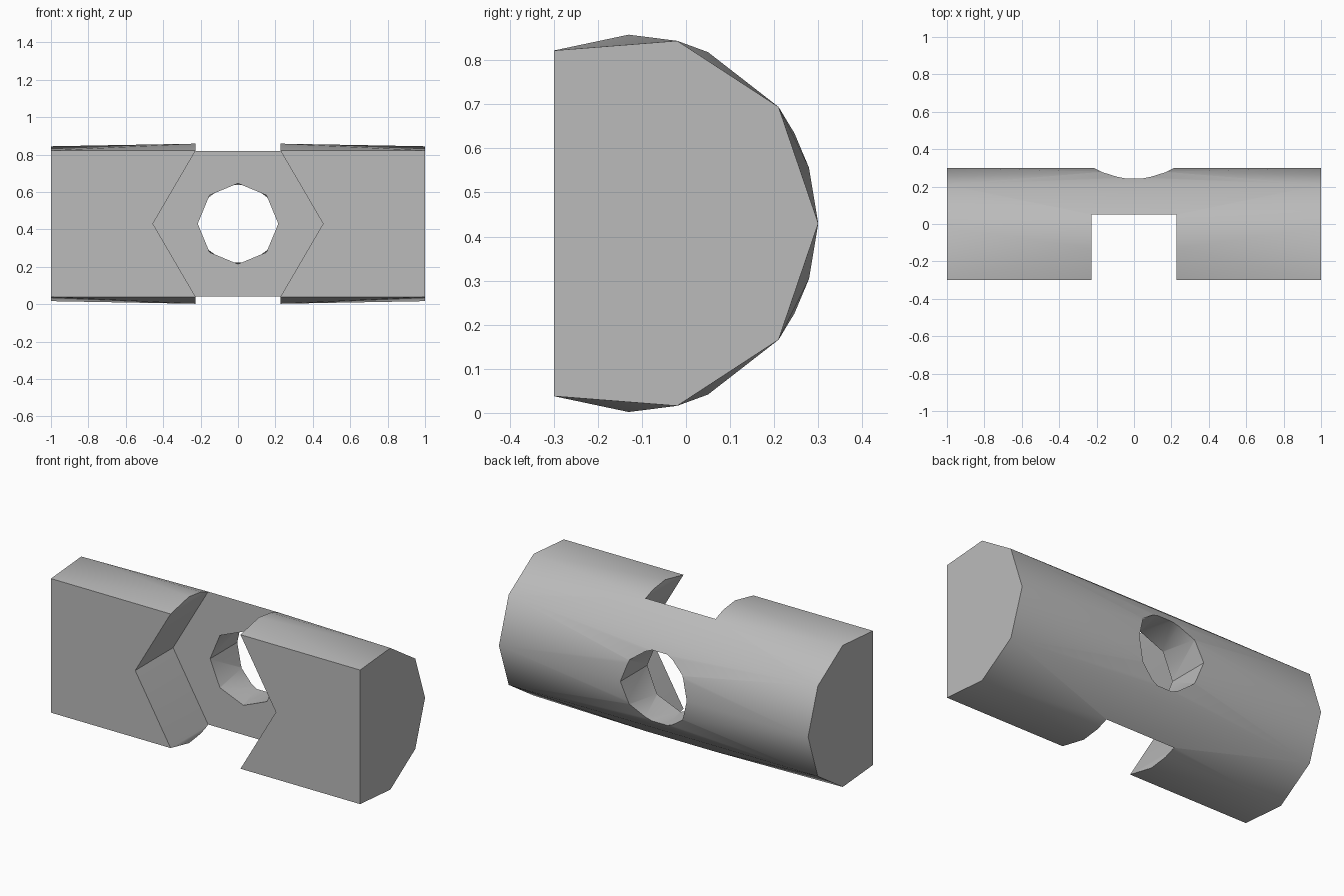
import bpy, bmesh
from math import cos, sin, tau, sqrt, radians

if "Cube" in bpy.data.objects:
    bpy.data.objects.remove(bpy.data.objects["Cube"])

MID_Z, AXIS_Y, RADIUS, HOLE_R = 0.43, -0.13, 0.428, 0.215
NOTCH_X, FLOOR_Y = 0.226, 0.05


def hull_object(name, points):
    """Solid convex object around a set of points."""
    bm = bmesh.new()
    for p in points:
        bm.verts.new(p)
    result = bmesh.ops.convex_hull(bm, input=bm.verts[:])
    loose = [v for v in bm.verts if not v.link_faces]
    bmesh.ops.delete(bm, geom=loose, context='VERTS')
    bmesh.ops.dissolve_limit(bm, angle_limit=0.005, verts=bm.verts[:], edges=bm.edges[:])
    bmesh.ops.recalc_face_normals(bm, faces=bm.faces[:])
    mesh = bpy.data.meshes.new(name)
    bm.to_mesh(mesh)
    bm.free()
    obj = bpy.data.objects.new(name, mesh)
    bpy.context.collection.objects.link(obj)
    return obj


def ring(sides, y):
    return [(HOLE_R * cos(tau * i / sides), y, MID_Z + HOLE_R * sin(tau * i / sides))
            for i in range(sides)]


def cut(target, cutter):
    mod = target.modifiers.new(cutter.name, 'BOOLEAN')
    mod.operation, mod.solver, mod.object = 'DIFFERENCE', 'EXACT', cutter
    bpy.ops.object.select_all(action='DESELECT')
    target.select_set(True)
    bpy.context.view_layer.objects.active = target
    bpy.ops.object.modifier_apply(modifier=mod.name)
    bpy.data.objects.remove(cutter)


# Rounded bar: coarse end profile, rounder near the notch and the hole
upper = [(-0.3, 0.392), (-0.02, 0.414), (0.21, 0.264)]
points = [(sx, y, MID_Z + s * h) for sx in (-1, 1) for s in (-1, 1) for y, h in upper]
points += [(sx, 0.3, MID_Z) for sx in (-1, 1)]
for sx in (-NOTCH_X, NOTCH_X):
    for y in (AXIS_Y, FLOOR_Y):
        h = sqrt(RADIUS ** 2 - (y - AXIS_Y) ** 2)
        points += [(sx, y, MID_Z + h), (sx, y, MID_Z - h)]
points += [(x, AXIS_Y + sqrt(RADIUS ** 2 - (z - MID_Z) ** 2), z) for x, _, z in ring(10, 0)]
body = hull_object("bar_body", points)

# Hexagonal notch across the front, made of an upper and a lower half
for half, s in (("upper_notch", 1), ("lower_notch", -1)):
    outline = [(0.455, 0), (NOTCH_X, 0.392), (NOTCH_X, 0.392)]
    cut(body, hull_object(half, [(sx * x, y, MID_Z + s * h) for sx in (-1, 1)
                                 for x, h in outline for y in (-0.4, FLOOR_Y)]))
    # Straight-sided slot beyond the hexagon
    cut(body, hull_object(half + "_slot", [(sx * NOTCH_X, y, MID_Z + s * h) for sx in (-1, 1)
                                           for h in (0.38, 0.6) for y in (-0.4, FLOOR_Y)]))

# Faceted hole from the notch floor through to the round back
cut(body, hull_object("hole", ring(8, 0.04) + ring(10, 0.32)))

# Plain grey
grey = bpy.data.materials.new("plain_grey")
grey.use_nodes = True
colour = (0.5, 0.5, 0.5, 1)
grey.diffuse_color = colour
grey.node_tree.nodes["Principled BSDF"].inputs["Base Color"].default_value = colour
body.data.materials.clear()
body.data.materials.append(grey)

# Clean up the cuts and shade the round back smoothly
bm = bmesh.new()
bm.from_mesh(body.data)
bmesh.ops.remove_doubles(bm, verts=bm.verts[:], dist=0.0005)
for face in bm.faces:
    face.material_index = 0
bm.to_mesh(body.data)
bm.free()
bpy.ops.object.shade_smooth_by_angle(angle=radians(32))
